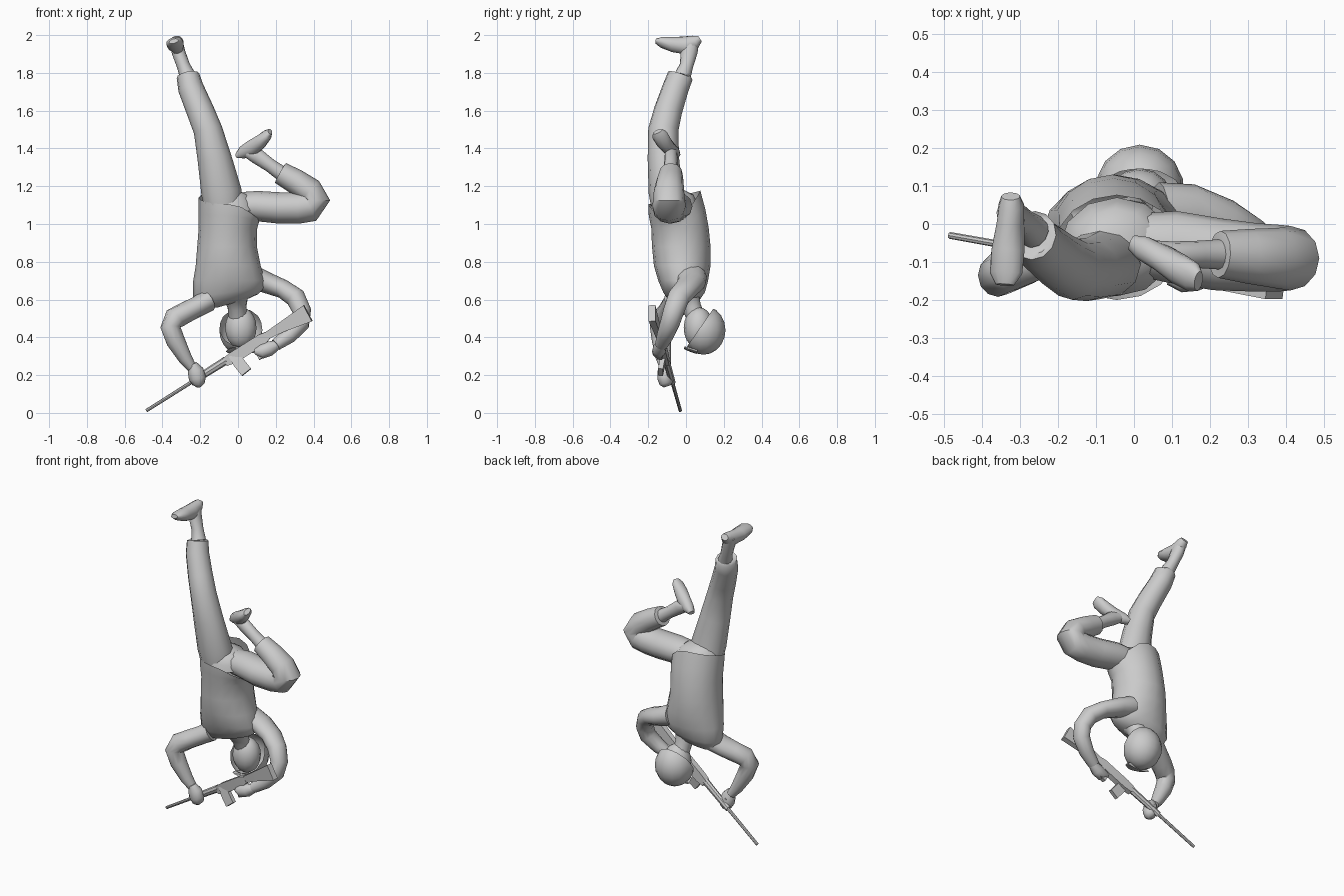
import bpy, bmesh, math
from mathutils import Vector

grey = bpy.data.materials.new("plain grey")
grey.diffuse_color = (0.6, 0.6, 0.6, 1)


def finish(name, bm, angle=50):
    bmesh.ops.recalc_face_normals(bm, faces=bm.faces)
    me = bpy.data.meshes.new(name)
    bm.to_mesh(me)
    bm.free()
    me.materials.append(grey)
    ob = bpy.data.objects.new(name, me)
    bpy.context.collection.objects.link(ob)
    bpy.ops.object.select_all(action='DESELECT')
    ob.select_set(True)
    bpy.context.view_layer.objects.active = ob
    bpy.ops.object.shade_smooth_by_angle(angle=math.radians(angle))
    return ob


def loft(name, rows, ref=(0, 1, 0), n=12, level=False, shirt=False, square=False, angle=50, open_end=False):
    """Rows are x, y, z, in-plane radius, radius along ref."""
    pts = [Vector(r[:3]) for r in rows]
    bm = bmesh.new()
    rings = []
    for i, r in enumerate(rows):
        t = (pts[min(i + 1, len(pts) - 1)] - pts[max(i - 1, 0)]).normalized()
        if level:
            t = Vector((0, 0, 1))
        v = Vector(ref)
        v = (v - t * v.dot(t)).normalized()
        u = v.cross(t)
        ring = []
        for k in range(n):
            a = 2 * math.pi * (k + (0.5 if square else 0)) / n
            s = math.sqrt(2) if square else 1
            p = pts[i] + u * r[3] * s * math.cos(a) + v * r[4] * s * math.sin(a)
            if shirt and r[2] > 1.0:  # hem dips at the bent leg, rises at the back
                w = (r[2] - 1.0) / 0.135
                p.z += w * (0.035 * math.sin(a) - 0.11 * max(0, math.cos(a)) ** 2)
            if shirt and r[2] < 0.7:  # one shoulder is lower than the other
                p.z += 0.28 * (p.x + 0.03) * (0.7 - r[2]) / 0.12
            ring.append(bm.verts.new(p))
        rings.append(ring)
    for a, b in zip(rings, rings[1:]):
        for k in range(n):
            bm.faces.new((a[k], a[(k + 1) % n], b[(k + 1) % n], b[k]))
    bm.faces.new(rings[0])
    if not open_end:
        bm.faces.new(rings[-1])
    return finish(name, bm, angle)


# Torso with an open, dipping shirt hem
loft("torso", [
    (-0.03, 0.0, 0.58, 0.08, 0.04), (-0.048, -0.01, 0.595, 0.155, 0.075),
    (-0.048, -0.01, 0.64, 0.19, 0.11), (-0.047, -0.015, 0.70, 0.19, 0.132),
    (-0.052, -0.02, 0.78, 0.172, 0.15), (-0.058, -0.025, 0.88, 0.158, 0.155),
    (-0.053, -0.032, 0.98, 0.155, 0.152), (-0.048, -0.047, 1.06, 0.16, 0.150),
    (-0.045, -0.062, 1.14, 0.163, 0.138)], n=16, level=True, shirt=True, open_end=True)
loft("pelvis", [(-0.045, -0.06, 1.07, 0.15, 0.13), (-0.045, -0.06, 1.11, 0.14, 0.12),
                (-0.05, -0.06, 1.155, 0.11, 0.10), (-0.07, -0.07, 1.185, 0.05, 0.05)], level=True)

# Raised straight leg
loft("straight_trouser_leg", [
    (-0.08, -0.095, 1.09, 0.10, 0.088), (-0.088, -0.108, 1.17, 0.107, 0.09),
    (-0.125, -0.12, 1.35, 0.090, 0.083), (-0.16, -0.12, 1.50, 0.076, 0.080),
    (-0.20, -0.095, 1.60, 0.073, 0.075), (-0.25, -0.055, 1.72, 0.068, 0.070),
    (-0.265, -0.03, 1.785, 0.061, 0.068), (-0.265, -0.03, 1.79, 0.045, 0.05)])
loft("straight_ankle", [
    (-0.265, -0.02, 1.78, 0.043, 0.045), (-0.29, 0.003, 1.84, 0.035, 0.036),
    (-0.315, 0.016, 1.91, 0.036, 0.045), (-0.328, 0.03, 1.965, 0.035, 0.04)])
loft("straight_shoe", [
    (-0.325, 0.073, 1.98, 0.018, 0.025), (-0.323, 0.05, 1.965, 0.036, 0.034),
    (-0.325, 0.0, 1.945, 0.050, 0.037), (-0.332, -0.07, 1.950, 0.041, 0.045),
    (-0.337, -0.13, 1.962, 0.028, 0.044), (-0.34, -0.16, 1.968, 0.012, 0.025)], ref=(1, 0, 0.25))

# Bent leg
loft("bent_trouser_leg", [
    (0.03, -0.055, 1.095, 0.075, 0.085), (0.10, -0.06, 1.095, 0.08, 0.095),
    (0.22, -0.08, 1.085, 0.083, 0.095), (0.32, -0.088, 1.085, 0.083, 0.090),
    (0.38, -0.09, 1.095, 0.085, 0.088), (0.412, -0.09, 1.125, 0.076, 0.085),
    (0.38, -0.09, 1.175, 0.072, 0.08), (0.30, -0.085, 1.228, 0.066, 0.072),
    (0.225, -0.08, 1.27, 0.060, 0.062), (0.223, -0.08, 1.271, 0.038, 0.04)])
loft("bent_ankle", [
    (0.23, -0.08, 1.268, 0.04, 0.04), (0.17, -0.08, 1.31, 0.036, 0.036),
    (0.10, -0.08, 1.36, 0.042, 0.034), (0.05, -0.075, 1.38, 0.03, 0.032)])
loft("bent_shoe", [
    (-0.005, -0.05, 1.362, 0.014, 0.022), (0.025, -0.064, 1.378, 0.034, 0.033),
    (0.075, -0.09, 1.402, 0.044, 0.035), (0.12, -0.12, 1.438, 0.037, 0.042),
    (0.155, -0.14, 1.472, 0.027, 0.042), (0.17, -0.15, 1.49, 0.014, 0.028)], ref=(-0.2, 1, 0))

# Supporting arm at the front of the weapon
loft("front_arm", [
    (-0.16, -0.04, 0.595, 0.06, 0.08), (-0.21, -0.06, 0.565, 0.055, 0.075),
    (-0.28, -0.09, 0.53, 0.056, 0.066), (-0.335, -0.12, 0.50, 0.060, 0.06),
    (-0.358, -0.135, 0.455, 0.053, 0.057), (-0.330, -0.13, 0.38, 0.050, 0.05),
    (-0.28, -0.12, 0.29, 0.037, 0.04), (-0.245, -0.11, 0.24, 0.026, 0.03)])
loft("front_hand", [
    (-0.24, -0.12, 0.26, 0.022, 0.022), (-0.225, -0.115, 0.225, 0.042, 0.036),
    (-0.215, -0.11, 0.185, 0.046, 0.042), (-0.21, -0.105, 0.155, 0.034, 0.035),
    (-0.21, -0.10, 0.14, 0.014, 0.018)])

# Trigger arm
loft("rear_arm", [
    (0.07, 0.025, 0.72, 0.066, 0.085), (0.15, 0.03, 0.69, 0.056, 0.075),
    (0.24, 0.0, 0.655, 0.050, 0.066), (0.305, -0.04, 0.61, 0.054, 0.06),
    (0.338, -0.065, 0.54, 0.050, 0.055), (0.33, -0.085, 0.475, 0.050, 0.052),
    (0.27, -0.11, 0.41, 0.043, 0.045), (0.20, -0.13, 0.36, 0.032, 0.035)])
loft("rear_hand", [
    (0.21, -0.13, 0.36, 0.024, 0.026), (0.165, -0.14, 0.34, 0.040, 0.036),
    (0.125, -0.145, 0.325, 0.038, 0.035), (0.09, -0.14, 0.325, 0.016, 0.02)])

# Neck, face and helmet
loft("neck", [(-0.01, 0.0, 0.63, 0.08, 0.07), (-0.01, 0.015, 0.60, 0.062, 0.06),
              (-0.005, 0.03, 0.56, 0.05, 0.05), (0.0, 0.05, 0.51, 0.05, 0.05)])


def ball(name, centre, radii, slant=None):
    bm = bmesh.new()
    bmesh.ops.create_uvsphere(bm, u_segments=14, v_segments=10, radius=1)
    for v in bm.verts:
        v.co = Vector(centre) + Vector([a * b for a, b in zip(v.co, radii)])
    if slant:
        geom = bm.verts[:] + bm.edges[:] + bm.faces[:]
        bmesh.ops.bisect_plane(bm, geom=geom, plane_co=slant[0], plane_no=slant[1], clear_outer=True)
    return finish(name, bm)


ball("face", (0.015, 0.067, 0.45), (0.085, 0.079, 0.11))
ball("helmet", (0.015, 0.092, 0.438), (0.117, 0.117, 0.13), ((0, 0.06, 0.43), (0, -0.82, 0.57)))
loft("helmet_brim", [(0.015, 0.06, 0.325, 0.08, 0.014), (0.015, 0.015, 0.338, 0.065, 0.011),
                     (0.015, -0.01, 0.345, 0.03, 0.006)], ref=(0, 0, 1))

# Rifle: all sections follow one slanted axis
A, B = Vector((-0.485, -0.03, 0.012)), Vector((0.36, -0.18, 0.545))


def gun(name, rows, square=True):
    out = []
    for f, drop, h, w in rows:
        p = A.lerp(B, f) + Vector((0.53, 0, -0.85)) * drop
        out.append((p.x, p.y, p.z, h, w))
    return loft(name, out, n=4 if square else 8, square=square, angle=30)


gun("barrel", [(0, 0, 0.009, 0.009), (0.29, 0, 0.010, 0.010)], False)
gun("handguard", [(0.28, 0, 0.019, 0.017), (0.50, 0, 0.022, 0.019)], False)
gun("receiver", [(0.49, 0.005, 0.023, 0.016), (0.54, 0.008, 0.031, 0.018),
                 (0.72, 0.008, 0.031, 0.018), (0.76, 0.005, 0.020, 0.015)])
gun("stock", [(0.75, 0.005, 0.020, 0.014), (0.84, 0.008, 0.027, 0.016), (1.0, 0.02, 0.048, 0.018)])
gun("front_sight", [(0.32, -0.02, 0.018, 0.005), (0.335, -0.02, 0.018, 0.005)])
loft("magazine", [(-0.02, -0.115, 0.31, 0.032, 0.013), (0.005, -0.125, 0.265, 0.031, 0.013),
                  (0.045, -0.135, 0.215, 0.031, 0.013)], n=4, square=True, angle=30)
loft("pistol_grip", [(0.09, -0.13, 0.37, 0.02, 0.014), (0.13, -0.14, 0.29, 0.02, 0.014)],
     n=4, square=True, angle=30)
